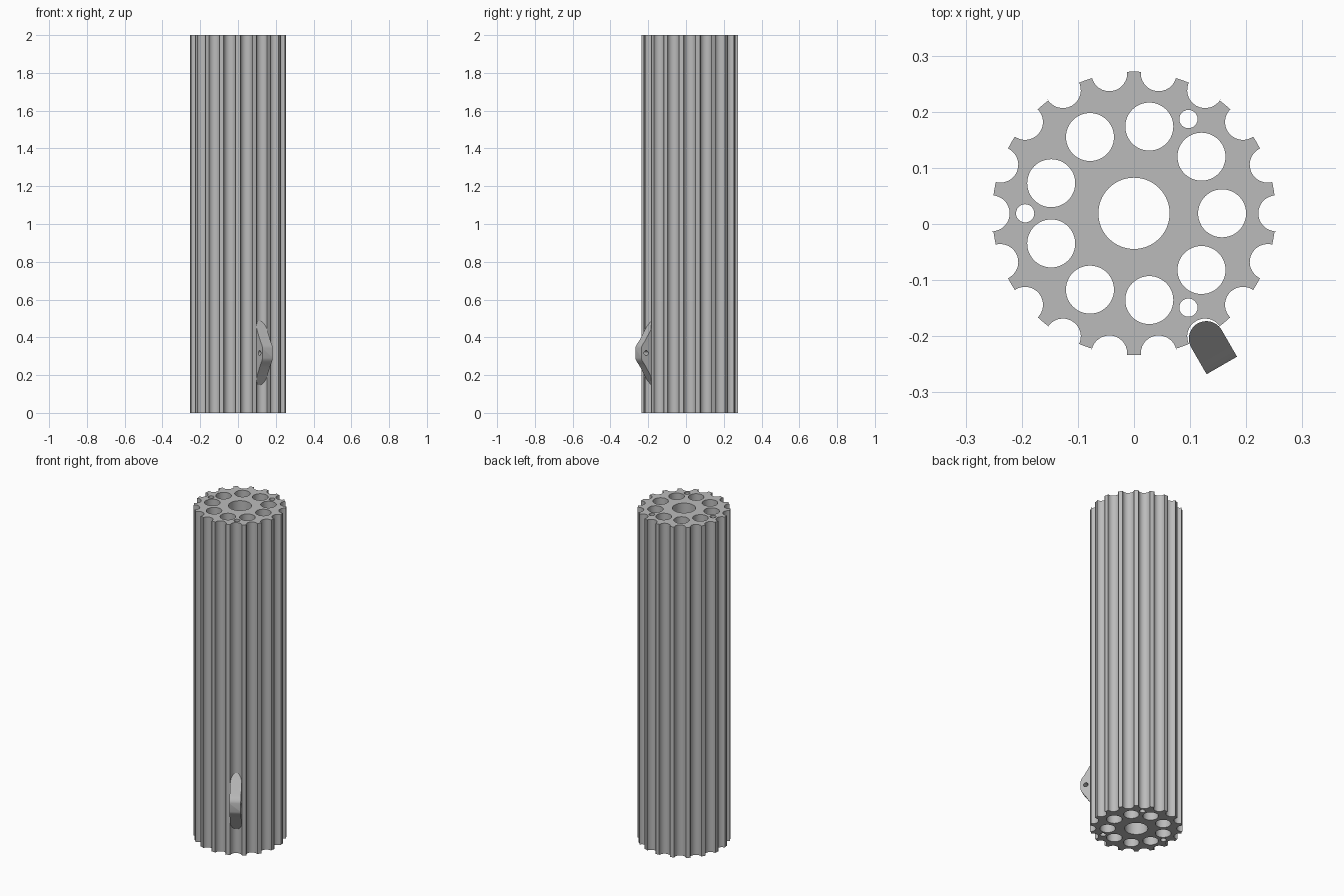
import bpy, bmesh
from math import sin, cos, pi, radians
from mathutils import Matrix

if "Cube" in bpy.data.objects:
    bpy.data.objects.remove(bpy.data.objects["Cube"])

# single grey material
grey = bpy.data.materials.new("light grey")
grey.use_nodes = True
colour = (0.5, 0.5, 0.5, 1)
grey.diffuse_color = colour
grey.node_tree.nodes["Principled BSDF"].inputs["Base Color"].default_value = colour


def arc(cx, cy, r, start, end, steps):
    """Points along a circular arc, angles in radians."""
    angles = [start + (end - start) * i / steps for i in range(steps + 1)]
    return [(cx + r * cos(a), cy + r * sin(a)) for a in angles]


def circle(radius, distance=0, angle=0, steps=48):
    a = radians(angle)
    return arc(distance * cos(a), distance * sin(a), radius, 0, 2 * pi, steps)[:-1]


def prism(name, loops, depth, matrix):
    """Extrude an outline with holes into a closed mesh, centred on its plane."""
    curve = bpy.data.curves.new(name, "CURVE")
    curve.dimensions, curve.fill_mode, curve.extrude = "2D", "BOTH", depth / 2
    for loop in loops:
        spline = curve.splines.new("POLY")
        spline.points.add(len(loop) - 1)
        for point, (x, y) in zip(spline.points, loop):
            point.co = (x, y, 0, 1)
        spline.use_cyclic_u = True
    temp = bpy.data.objects.new(name + " outline", curve)
    mesh = bpy.data.meshes.new_from_object(temp)
    bpy.data.objects.remove(temp)
    bm = bmesh.new()
    bm.from_mesh(mesh)
    bmesh.ops.remove_doubles(bm, verts=bm.verts, dist=1e-5)
    bmesh.ops.recalc_face_normals(bm, faces=bm.faces)
    bm.transform(matrix)
    bm.to_mesh(mesh)
    bm.free()
    mesh.name = name
    mesh.materials.clear()
    mesh.materials.append(grey)
    obj = bpy.data.objects.new(name, mesh)
    bpy.context.collection.objects.link(obj)
    return obj


def smooth(obj):
    bpy.ops.object.select_all(action="DESELECT")
    obj.select_set(True)
    bpy.context.view_layer.objects.active = obj
    bpy.ops.object.shade_smooth_by_angle(angle=radians(30))


axis = Matrix.Translation((0, 0.019, 0))

# fluted column: eighteen round grooves with short arc lands between them
outer, half_groove, groove_r = 0.2525, radians(7.25), 0.032
outline = []
for i in range(18):
    a = radians(20 * i)
    cx, cy = 0.2535 * cos(a), 0.2535 * sin(a)
    outline += arc(cx, cy, groove_r, a - pi / 2, a - 3 * pi / 2, 16)
    outline += arc(0, 0, outer, a + half_groove, a + radians(20) - half_groove, 4)

# bores through the column: centre, ring of nine, three small ones
bores = [circle(0.0635, steps=64)]
bores += [circle(0.0428, 0.157, 40 * i) for i in range(9)]
bores += [circle(0.0163, 0.194, 60 + 120 * i, 24) for i in range(3)]
column = prism("fluted_column", [outline] + bores, 2, axis @ Matrix.Translation((0, 0, 1)))
smooth(column)

# lug seated in one groove: side profile with a pin hole, rounded at the back
place = axis @ Matrix.Rotation(radians(-60), 4, "Z")
mid_z = 0.317
upper = [(0.313, 0.026), (0.311, 0.034), (0.306, 0.044), (0.298, 0.054),
         (0.286, 0.071), (0.227, 0.17), (0.2, 0.215)]
side = upper + [(r, -z) for r, z in reversed(upper)]
pin_hole = circle(0.013, 0.283, 0, 24)
lug = prism("lug", [side, pin_hole], 0.1,
            place @ Matrix.Translation((0, 0, mid_z)) @ Matrix.Rotation(pi / 2, 4, "X"))

half = 0.0313
plan = arc(0.258, 0, half, pi / 2, 3 * pi / 2, 24) + [(0.36, -half), (0.36, half)]
cutter = prism("lug_cutter", [plan], 0.6, place @ Matrix.Translation((0, 0, mid_z)))
cutter.hide_render = True

trim = lug.modifiers.new("rounded back", "BOOLEAN")
trim.operation, trim.solver, trim.object = "INTERSECT", "EXACT", cutter
bpy.context.view_layer.objects.active = lug
bpy.ops.object.modifier_apply(modifier=trim.name)
bpy.data.objects.remove(cutter)
smooth(lug)
